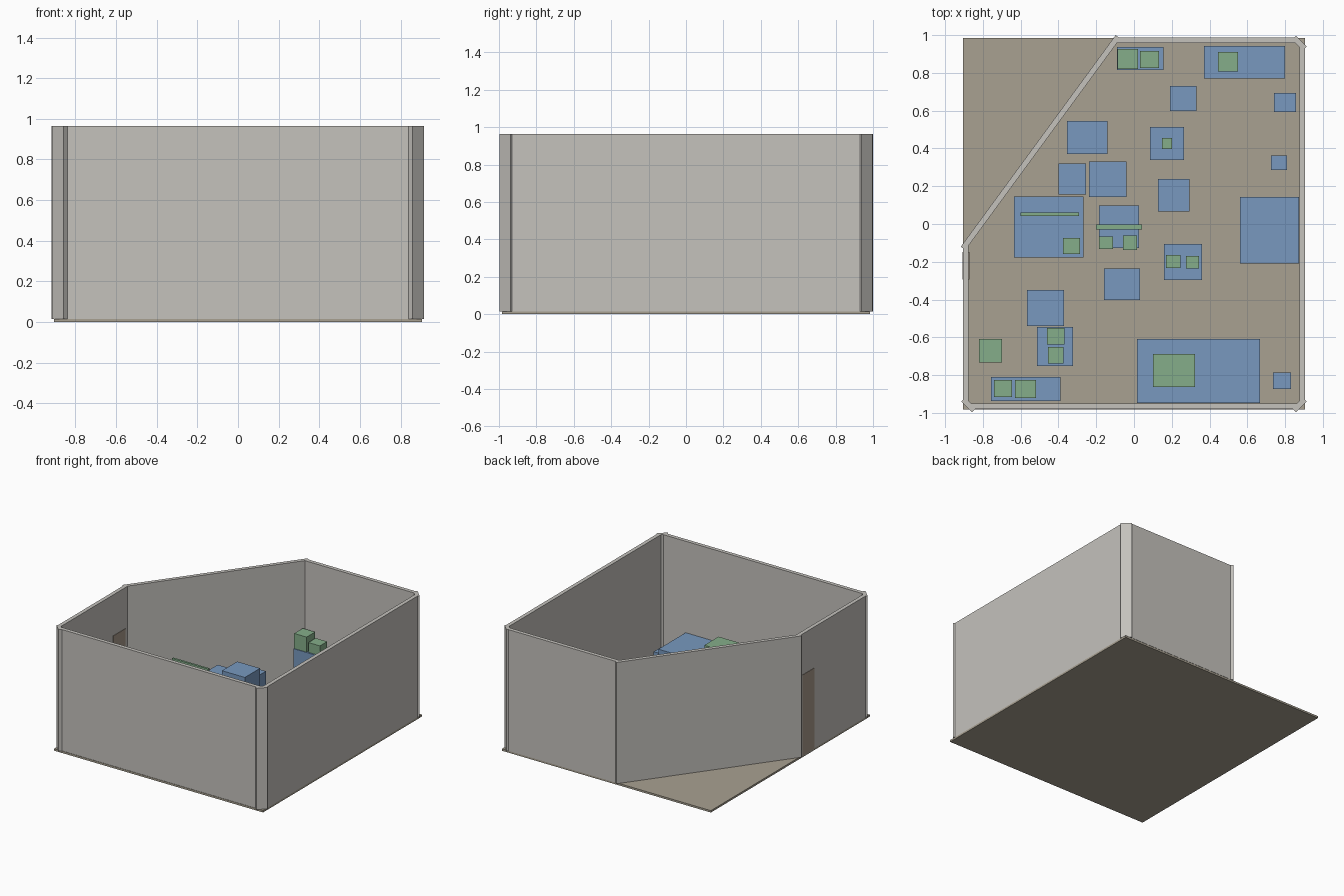
import bpy, math
from mathutils import Matrix, Vector


def material(name, rgb):
    m = bpy.data.materials.new(name)
    lin = [c / 12.92 if c <= 0.04045 else ((c + 0.055) / 1.055) ** 2.4 for c in rgb]
    m.diffuse_color = (*lin, 1)
    return m


WALL = material("wall_grey", (0.77, 0.76, 0.74))
FLOOR = material("floor_tan", (0.66, 0.63, 0.57))
DOOR = material("door_brown", (0.66, 0.60, 0.54))
BLUE = material("furniture_blue", (0.47, 0.60, 0.75))
GREEN = material("item_green", (0.52, 0.68, 0.54))


def box(name, x0, x1, y0, y1, z0, z1, mat):
    """Axis-aligned box from its limits."""
    bpy.ops.mesh.primitive_cube_add(size=1)
    ob = bpy.context.object
    ob.name = name
    ob.data.transform(Matrix.Translation(((x0 + x1) / 2, (y0 + y1) / 2, (z0 + z1) / 2))
                      @ Matrix.Diagonal((x1 - x0, y1 - y0, z1 - z0, 1)))
    ob.data.materials.append(mat)
    return ob


F, TOP, T = 0.015, 0.965, 0.03    # floor top, wall top, wall thickness


def wall(name, p, q):
    """Upright wall panel along the line p-q."""
    p, q = Vector(p), Vector(q)
    d, mid = q - p, (p + q) / 2
    ob = box(name, -d.length / 2, d.length / 2, -T / 2, T / 2, F, TOP, WALL)
    ob.location = (mid.x, mid.y, 0)
    ob.rotation_euler.z = math.atan2(d.y, d.x)


# Room shell
box("floor", -0.905, 0.905, -0.983, 0.985, 0, F, FLOOR)
wall("right_wall", (0.89, -0.945), (0.89, 0.945))
wall("back_wall", (-0.1, 0.972), (0.862, 0.972))
wall("front_wall", (-0.862, -0.965), (0.862, -0.965))
wall("left_wall", (-0.89, -0.945), (-0.89, -0.115))
wall("diagonal_wall", (-0.085, 0.991), (-0.905, -0.129))
for name, sx, sy in (("back_right", 1, 1), ("front_right", 1, -1), ("front_left", -1, -1)):
    wall(name + "_corner", (sx * 0.847, sy * 0.987), (sx * 0.905, sy * 0.929))
box("door", -0.908, -0.872, -0.295, -0.148, F, 0.645, DOOR)

# Furniture standing on the floor: x0, x1, y0, y1, top
furniture = {
    "back_cabinet": (-0.09, 0.155, 0.815, 0.937, 0.33),
    "back_sideboard": (0.37, 0.80, 0.77, 0.942, 0.25),
    "stool": (0.19, 0.33, 0.597, 0.73, 0.22),
    "side_box": (0.74, 0.858, 0.593, 0.693, 0.16),
    "upper_bin": (0.726, 0.81, 0.286, 0.362, 0.12),
    "lower_bin": (0.736, 0.83, -0.873, -0.785, 0.12),
    "sofa": (0.56, 0.874, -0.21, 0.143, 0.24),
    "armchair": (-0.355, -0.14, 0.37, 0.545, 0.243),
    "small_chair": (-0.40, -0.255, 0.155, 0.32, 0.31),
    "tall_chair": (-0.238, -0.04, 0.142, 0.33, 0.375),
    "right_table": (0.085, 0.265, 0.338, 0.513, 0.22),
    "right_chair": (0.127, 0.293, 0.067, 0.238, 0.28),
    "large_desk": (-0.635, -0.268, -0.178, 0.145, 0.25),
    "small_desk": (-0.185, 0.027, -0.128, 0.098, 0.25),
    "coffee_table": (0.158, 0.36, -0.297, -0.107, 0.20),
    "middle_chair": (-0.158, 0.032, -0.403, -0.235, 0.30),
    "left_chair": (-0.567, -0.37, -0.54, -0.35, 0.30),
    "left_table": (-0.513, -0.322, -0.752, -0.545, 0.22),
    "front_shelf": (-0.757, -0.39, -0.937, -0.81, 0.25),
    "front_table": (0.015, 0.667, -0.948, -0.61, 0.25),
}
for name, (x0, x1, y0, y1, top) in furniture.items():
    box(name, x0, x1, y0, y1, F, top, BLUE)

# Items resting on furniture or the floor: x0, x1, y0, y1, top, support
items = {
    "cabinet_box_tall": (-0.087, 0.02, 0.82, 0.926, 0.448, "back_cabinet"),
    "cabinet_box_low": (0.032, 0.132, 0.825, 0.915, 0.407, "back_cabinet"),
    "sideboard_box": (0.445, 0.55, 0.808, 0.91, 0.34, "back_sideboard"),
    "table_item": (0.148, 0.20, 0.397, 0.455, 0.27, "right_table"),
    "wide_screen": (-0.602, -0.29, 0.043, 0.06, 0.412, "large_desk"),
    "desk_box": (-0.375, -0.287, -0.16, -0.075, 0.31, "large_desk"),
    "narrow_screen": (-0.20, 0.042, -0.028, -0.003, 0.36, "small_desk"),
    "desk_item_left": (-0.185, -0.11, -0.132, -0.065, 0.30, "small_desk"),
    "desk_item_right": (-0.058, 0.016, -0.137, -0.062, 0.30, "small_desk"),
    "coffee_item_left": (0.17, 0.245, -0.234, -0.165, 0.26, "coffee_table"),
    "coffee_item_right": (0.275, 0.345, -0.235, -0.17, 0.26, "coffee_table"),
    "left_item_back": (-0.46, -0.368, -0.637, -0.55, 0.28, "left_table"),
    "left_item_front": (-0.455, -0.373, -0.738, -0.65, 0.28, "left_table"),
    "shelf_item_left": (-0.74, -0.646, -0.917, -0.825, 0.33, "front_shelf"),
    "shelf_item_right": (-0.63, -0.52, -0.92, -0.825, 0.33, "front_shelf"),
    "front_table_box": (0.10, 0.323, -0.864, -0.688, 0.343, "front_table"),
    "floor_box": (-0.82, -0.698, -0.732, -0.61, 0.15, None),
}
for name, (x0, x1, y0, y1, top, support) in items.items():
    base = furniture[support][4] if support else F
    box(name, x0, x1, y0, y1, base, top, GREEN)
